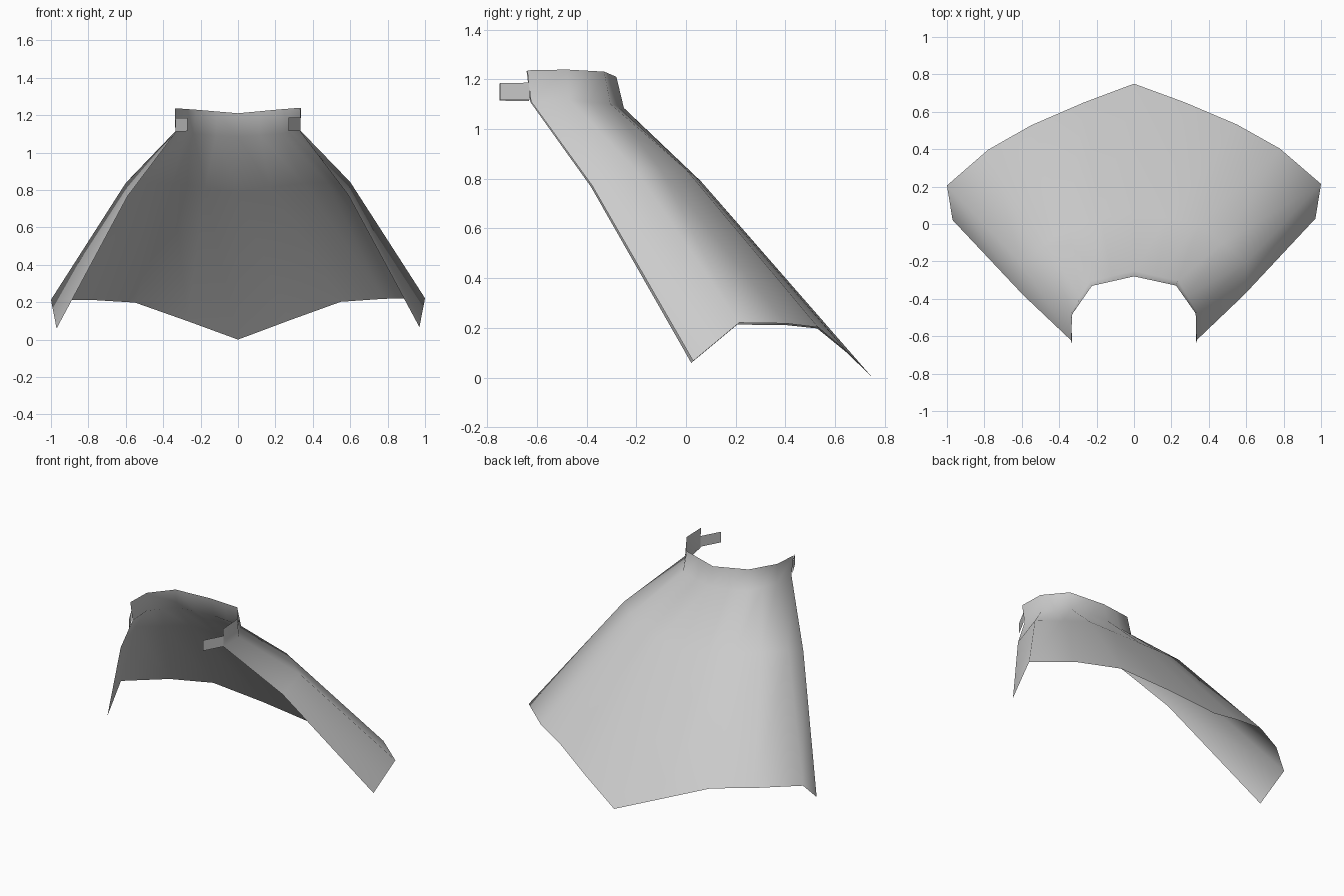
import bpy
import bmesh
from mathutils import Vector

# Remove the default object
default = bpy.data.objects.get("Cube")
if default:
    bpy.data.objects.remove(default, do_unlink=True)

# Single cloth colour
cloth = bpy.data.materials.new("light_grey_cloth")
cloth.use_nodes = True
grey = (0.6, 0.6, 0.6, 1)
cloth.diffuse_color = grey
cloth.node_tree.nodes["Principled BSDF"].inputs["Base Color"].default_value = grey


def sway(point):
    """Lean the cloth very slightly towards one side."""
    x, y, z = point
    return Vector((x, y + 0.004 * x, z + 0.004 * x))


def mirrored_row(half):
    """Extend a centre-to-edge row of points across to the other side."""
    left = [Vector(p) for p in half]
    right = [Vector((-p.x, p.y, p.z)) for p in reversed(left[1:])]
    return right + left


def add_folds(half):
    """Insert a midpoint in each of the two wide back panels."""
    a, b, c, d = [Vector(p) for p in half]
    return [a, (a + b) / 2, b, (b + c) / 2, c, d]


def sheet(name, rows):
    """Make a smooth open sheet from rows holding equal numbers of points."""
    bm = bmesh.new()
    grid = [[bm.verts.new(sway(p)) for p in row] for row in rows]
    for upper, lower in zip(grid, grid[1:]):
        for i in range(len(upper) - 1):
            bm.faces.new((upper[i], upper[i + 1], lower[i + 1], lower[i]))
    for face in bm.faces:
        face.smooth = True
    bm.normal_update()
    mesh = bpy.data.meshes.new(name)
    bm.to_mesh(mesh)
    bm.free()
    mesh.materials.append(cloth)
    obj = bpy.data.objects.new(name, mesh)
    bpy.context.collection.objects.link(obj)
    return obj


# Cape profile rows, from centre back round to the front edge
collar_top = [(0, -0.28, 1.21), (0.225, -0.33, 1.23),
              (0.33, -0.48, 1.238), (0.338, -0.64, 1.235)]
neck = [(0, -0.25, 1.085), (0.235, -0.305, 1.1),
        (0.335, -0.47, 1.115), (0.332, -0.625, 1.11)]
shoulder = [(0, 0.06, 0.79), (0.35, 0, 0.835),
            (0.6, -0.21, 0.84), (0.59, -0.38, 0.77)]
hem = [(0, 0.75, 0), (0.27, 0.65, 0.1), (0.55, 0.53, 0.2),
       (0.78, 0.4, 0.215), (1, 0.21, 0.217), (0.97, 0.025, 0.063)]

# Cape with standing collar
rows = [add_folds(r) for r in (collar_top, neck, shoulder)] + [hem]
sheet("cape", [mirrored_row(r) for r in rows])

# Clasp tabs at the front of the collar
for side, name in ((1, "left_clasp_tab"), (-1, "right_clasp_tab")):
    root, tip = Vector((side * 0.335, -0.63, 0)), Vector((side * 0.27, -0.75, 0))
    sheet(name, [[p + Vector((0, 0, z)) for p in (root, tip)]
                 for z in (1.185, 1.115)])
